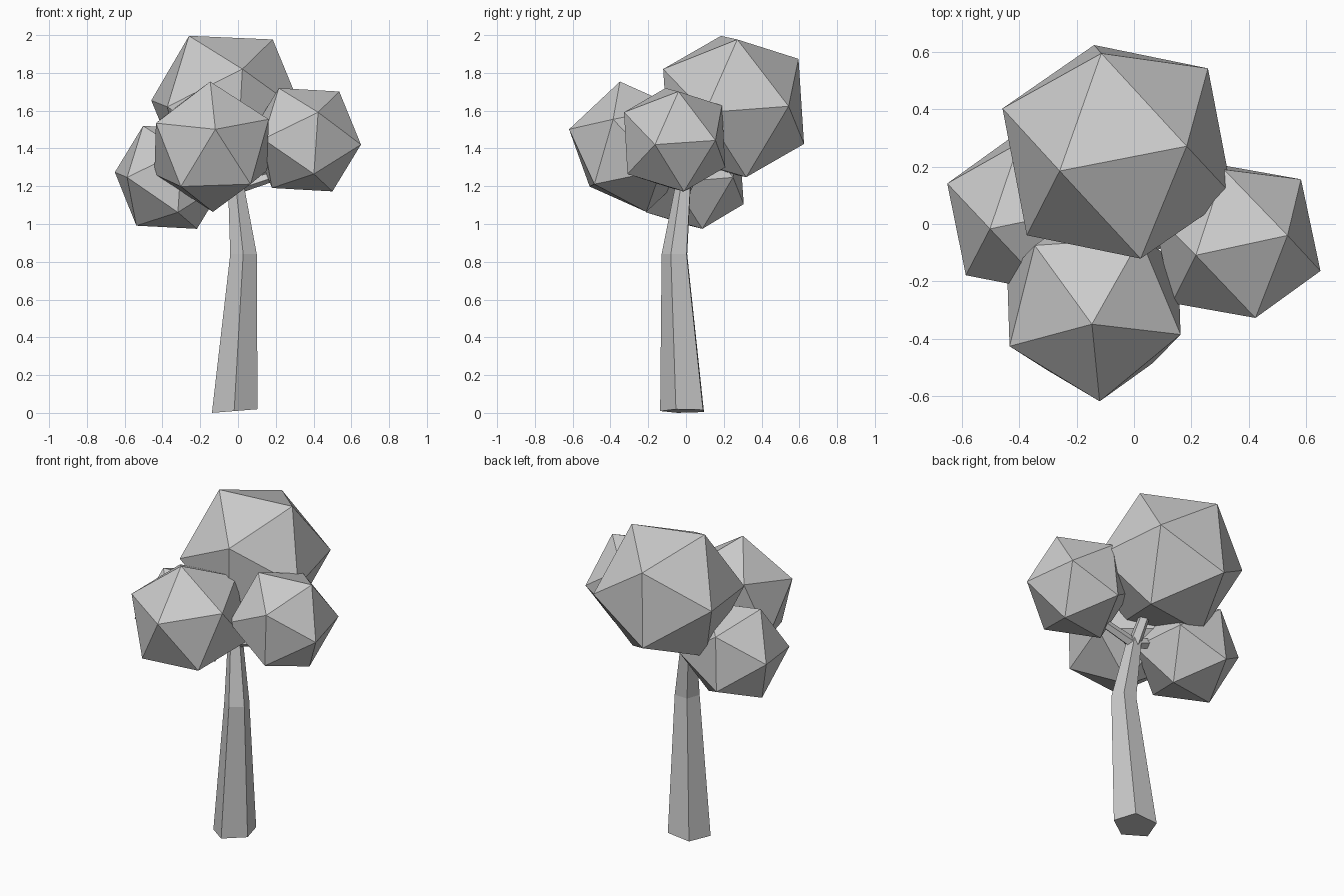
import bpy
import bmesh
from math import cos, sin, radians
from mathutils import Vector, Matrix

cube = bpy.data.objects.get("Cube")
if cube:
    bpy.data.objects.remove(cube, do_unlink=True)

grey = bpy.data.materials.new("plain_grey")
grey.use_nodes = True
grey.diffuse_color = (0.6, 0.6, 0.6, 1)
grey.node_tree.nodes["Principled BSDF"].inputs["Base Color"].default_value = (0.6, 0.6, 0.6, 1)


def add_object(name, bm):
    bmesh.ops.recalc_face_normals(bm, faces=bm.faces)
    mesh = bpy.data.meshes.new(name)
    bm.to_mesh(mesh)
    bm.free()
    mesh.materials.append(grey)
    obj = bpy.data.objects.new(name, mesh)
    bpy.context.collection.objects.link(obj)
    return obj


def frame(a, b):
    """Orthonormal axes with z along a and x leaning toward b."""
    z = a.normalized()
    x = (b - z * b.dot(z)).normalized()
    return Matrix((x, z.cross(x), z)).transposed()


def crown(name, centre, radius, corner, neighbour):
    """Icosahedron turned so two adjacent corners point at the given places."""
    bm = bmesh.new()
    bmesh.ops.create_icosphere(bm, subdivisions=1, radius=radius)
    bm.edges.ensure_lookup_table()
    p, q = (v.co.copy() for v in bm.edges[0].verts)
    c = Vector(centre)
    turn = frame(Vector(corner) - c, Vector(neighbour) - c) @ frame(p, q).transposed()
    bmesh.ops.transform(bm, matrix=Matrix.Translation(c) @ turn.to_4x4(), verts=bm.verts)
    add_object(name, bm)


def limb(name, path, radii, aim=False, slope=0.0):
    """Five-sided tapering tube; rings are level unless aimed along the path."""
    bm = bmesh.new()
    points = [Vector(p) for p in path]
    turn = Matrix.Identity(3)
    if aim:
        turn = (points[-1] - points[0]).to_track_quat("Z", "Y").to_matrix()
    rings = []
    for i, (p, r) in enumerate(zip(points, radii)):
        ring = []
        for k in range(5):
            a = radians(52 + 72 * k)
            offset = Vector((r * cos(a), r * sin(a), 0))
            if i == 0:
                offset.z = slope * offset.x
            ring.append(bm.verts.new(p + turn @ offset))
        rings.append(ring)
    for low, high in zip(rings, rings[1:]):
        for k in range(5):
            j = (k + 1) % 5
            bm.faces.new((low[k], low[j], high[j], high[k]))
    bm.faces.new(rings[0][::-1])
    bm.faces.new(rings[-1])
    add_object(name, bm)


# Bent trunk with a slightly sloping foot
limb("trunk", [(-0.016, -0.01, 0.01), (0.03, -0.055, 0.84), (-0.012, -0.01, 1.22)],
     [0.127, 0.074, 0.043], slope=0.08)

# Branches reaching into each crown
fork = (-0.01, -0.01, 1.19)
limb("left_branch", [fork, (0.24, -0.03, 1.27)], [0.032, 0.026], aim=True)
limb("right_branch", [fork, (-0.2, 0.01, 1.26)], [0.032, 0.026], aim=True)
limb("top_branch", [fork, (-0.02, 0.12, 1.42)], [0.038, 0.03], aim=True)
limb("front_branch", [fork, (-0.06, -0.16, 1.3)], [0.032, 0.026], aim=True)

# Faceted leaf crowns
crown("top_crown", (-0.058, 0.252, 1.622), 0.430, (-0.26, 0.185, 1.997), (0.186, 0.272, 1.977))
crown("front_crown", (-0.14, -0.28, 1.409), 0.352, (-0.147, -0.35, 1.755), (-0.12, -0.617, 1.50))
crown("left_crown", (0.358, -0.06, 1.446), 0.312, (0.535, -0.04, 1.70), (0.21, -0.11, 1.715))
crown("right_crown", (-0.36, 0.035, 1.247), 0.312, (-0.503, -0.017, 1.52), (-0.587, -0.178, 1.25))
